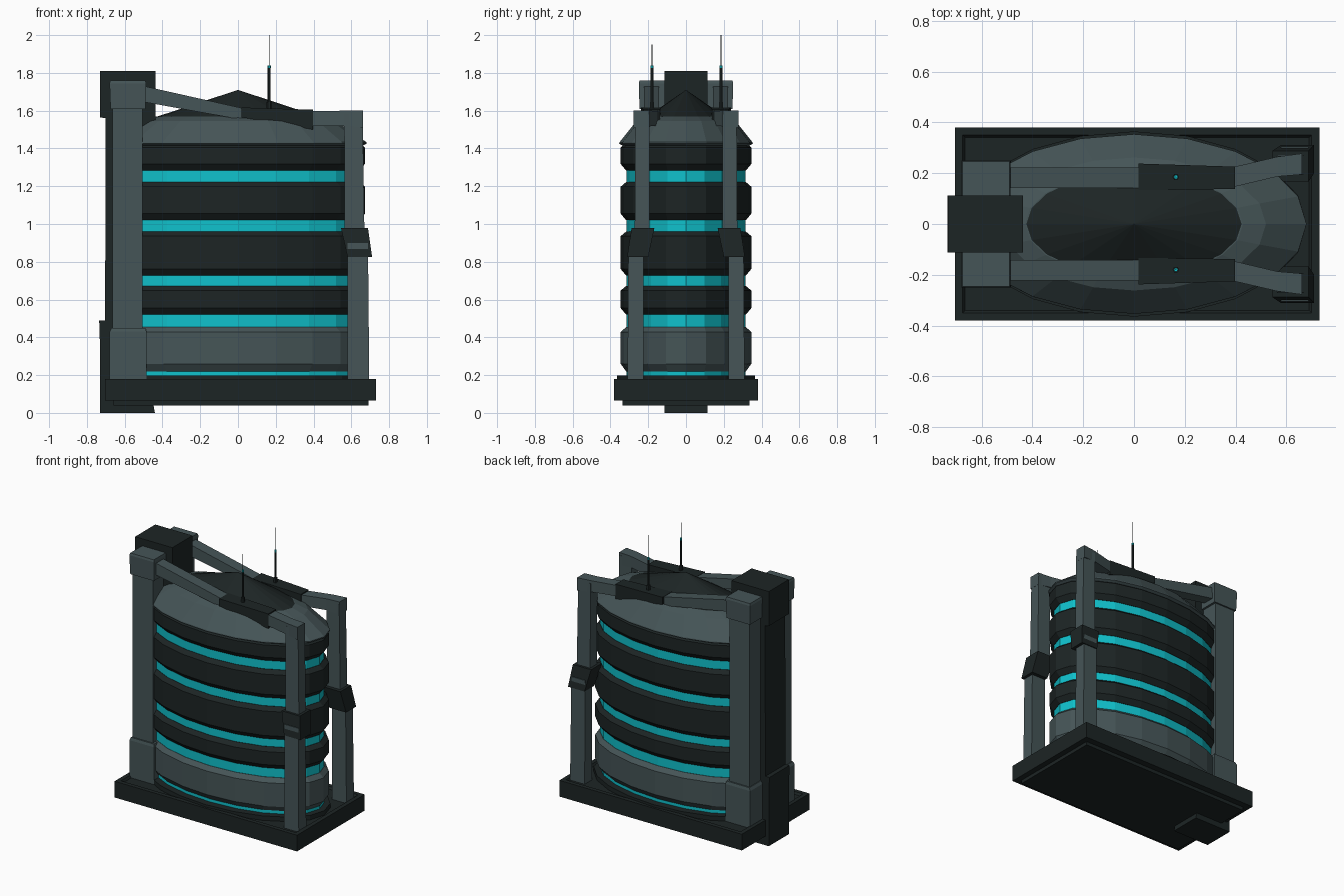
import bpy, bmesh, math

if "Cube" in bpy.data.objects:
    bpy.data.objects.remove(bpy.data.objects["Cube"])


def material(name, rgb):
    m = bpy.data.materials.new(name)
    m.diffuse_color = (*rgb, 1)
    m.use_nodes = True
    m.node_tree.nodes["Principled BSDF"].inputs["Base Color"].default_value = m.diffuse_color
    return m


DARK = material("dark_metal", (0.012, 0.018, 0.018))
LIGHT = material("grey_metal", (0.06, 0.09, 0.095))
CYAN = material("cyan_glow", (0.005, 0.53, 0.6))


def skin(name, rings, mat, mirror=False):
    """Loft closed rings of points, cap both ends, optionally mirror across y."""
    bm = bmesh.new()
    loops = [[bm.verts.new(p) for p in r] for r in rings]
    n = len(loops[0])
    for a, b in zip(loops, loops[1:]):
        for i in range(n):
            j = (i + 1) % n
            bm.faces.new((a[i], a[j], b[j], b[i]))
    bm.faces.new(loops[0])
    bm.faces.new(loops[-1])
    bmesh.ops.remove_doubles(bm, verts=bm.verts, dist=1e-5)
    bmesh.ops.recalc_face_normals(bm, faces=bm.faces)
    me = bpy.data.meshes.new(name)
    bm.to_mesh(me)
    bm.free()
    me.materials.append(mat)
    ob = bpy.data.objects.new(name, me)
    bpy.context.collection.objects.link(ob)
    if mirror:
        mod = ob.modifiers.new("mirror", 'MIRROR')
        mod.use_axis = (False, True, False)
    return ob


def upright(name, sections, mat, mirror=False):
    """Sections are (z, x0, x1, y0, y1), stacked upward."""
    return skin(name, [[(x0, y0, z), (x1, y0, z), (x1, y1, z), (x0, y1, z)]
                       for z, x0, x1, y0, y1 in sections], mat, mirror)


def along(name, sections, mat, mirror=False):
    """Sections are (x, y0, y1, z0, z1), running along x."""
    return skin(name, [[(x, y0, z0), (x, y1, z0), (x, y1, z1), (x, y0, z1)]
                       for x, y0, y1, z0, z1 in sections], mat, mirror)


def oval(name, profile, mat, sides=20):
    """Stack of ellipses from (rx, ry, z)."""
    return skin(name, [[(rx * math.cos(2 * math.pi * i / sides),
                         ry * math.sin(2 * math.pi * i / sides), z)
                        for i in range(sides)] for rx, ry, z in profile], mat)


# base tray with recessed top and smaller plate underneath
upright("base_tray", [(0.065, -0.705, 0.73, -0.38, 0.38), (0.18, -0.705, 0.73, -0.38, 0.38),
                      (0.18, -0.675, 0.70, -0.35, 0.35), (0.165, -0.665, 0.69, -0.34, 0.34)], DARK)
upright("base_underplate", [(0.04, -0.66, 0.69, -0.335, 0.335),
                            (0.07, -0.66, 0.69, -0.335, 0.335)], DARK)

# oval tank: foot ring, glowing core, chamfered bands, shoulder and cone roof
oval("tank_foot_ring", [(0.68, 0.365, 0.16), (0.68, 0.365, 0.197)], DARK)
oval("tank_core", [(0.64, 0.315, 0.19), (0.64, 0.315, 1.42)], CYAN)
bands = [(0.22, 0.455, LIGHT), (0.52, 0.672, DARK), (0.727, 0.96, DARK),
         (1.02, 1.222, DARK), (1.283, 1.43, DARK)]
for k, (lo, hi, mat) in enumerate(bands):
    c = 0.035 if k else 0.04
    oval(f"tank_band_{k + 1}", [(0.642, 0.317, lo), (0.672, 0.346, lo + c),
                                (0.672, 0.346, hi - c * 0.7), (0.642, 0.317, hi)], mat)
oval("tank_shoulder", [(0.66, 0.335, 1.415), (0.68, 0.354, 1.425), (0.68, 0.352, 1.433),
                       (0.52, 0.262, 1.545), (0.43, 0.207, 1.57)], LIGHT)
oval("tank_roof_cone", [(0.43, 0.207, 1.568), (0.0, 0.0, 1.71)], DARK)

# rear spine with head and foot blocks
Y = (-0.113, 0.113)
upright("spine_column", [(0.1, -0.705, -0.5, *Y), (1.7, -0.70, -0.5, *Y)], DARK)
upright("spine_foot", [(0.0, -0.73, -0.44, *Y), (0.33, -0.73, -0.50, *Y),
                       (0.49, -0.735, -0.50, *Y)], DARK)
along("spine_head", [(-0.73, *Y, 1.565, 1.81), (-0.437, *Y, 1.51, 1.81)], DARK)

# rear posts with caps and feet, both sides
upright("rear_post", [(0.16, -0.665, -0.505, 0.11, 0.235), (1.65, -0.665, -0.505, 0.11, 0.235)],
        LIGHT, True)
upright("rear_post_foot", [(0.16, -0.68, -0.485, 0.10, 0.25), (0.43, -0.68, -0.485, 0.10, 0.25),
                           (0.45, -0.67, -0.49, 0.10, 0.245)], LIGHT, True)
upright("rear_post_cap", [(1.61, -0.675, -0.49, 0.105, 0.246), (1.745, -0.68, -0.487, 0.105, 0.25),
                          (1.76, -0.675, -0.49, 0.105, 0.246)], LIGHT, True)

# roof beams, dark joint boxes and front arms
along("roof_beam", [(-0.52, 0.142, 0.223, 1.65, 1.735), (0.06, 0.142, 0.223, 1.545, 1.605)],
      LIGHT, True)
along("roof_joint", [(0.018, 0.133, 0.238, 1.565, 1.617), (0.397, 0.138, 0.226, 1.50, 1.605)],
      DARK, True)
along("front_arm", [(0.38, 0.143, 0.222, 1.52, 1.597), (0.565, 0.187, 0.265, 1.52, 1.60),
                    (0.662, 0.195, 0.278, 1.51, 1.60)], LIGHT, True)

# front legs with knee joints
upright("front_leg_upper", [(0.90, 0.565, 0.67, 0.193, 0.272), (1.58, 0.562, 0.66, 0.193, 0.268)],
        LIGHT, True)
upright("front_leg_lower", [(0.16, 0.58, 0.695, 0.225, 0.31), (0.90, 0.58, 0.688, 0.225, 0.305)],
        LIGHT, True)
upright("front_knee", [(0.825, 0.58, 0.71, 0.20, 0.312), (0.98, 0.545, 0.688, 0.167, 0.288)],
        DARK, True)


# antennas: socket, mast, glowing tip, needle
def rod(name, y, r, z0, z1, mat):
    skin(name, [[(0.165 + r * math.cos(a * math.pi / 3), y + r * math.sin(a * math.pi / 3), z)
                 for a in range(6)] for z in (z0, z1)], mat)


for side, y, top in (("front", -0.18, 1.95), ("back", 0.185, 2.0)):
    rod(f"{side}_antenna_socket", y, 0.013, 1.58, 1.645, DARK)
    rod(f"{side}_antenna_mast", y, 0.008, 1.64, 1.825, DARK)
    rod(f"{side}_antenna_light", y, 0.0085, 1.825, 1.84, CYAN)
    rod(f"{side}_antenna_needle", y, 0.002, 1.84, top, DARK)
